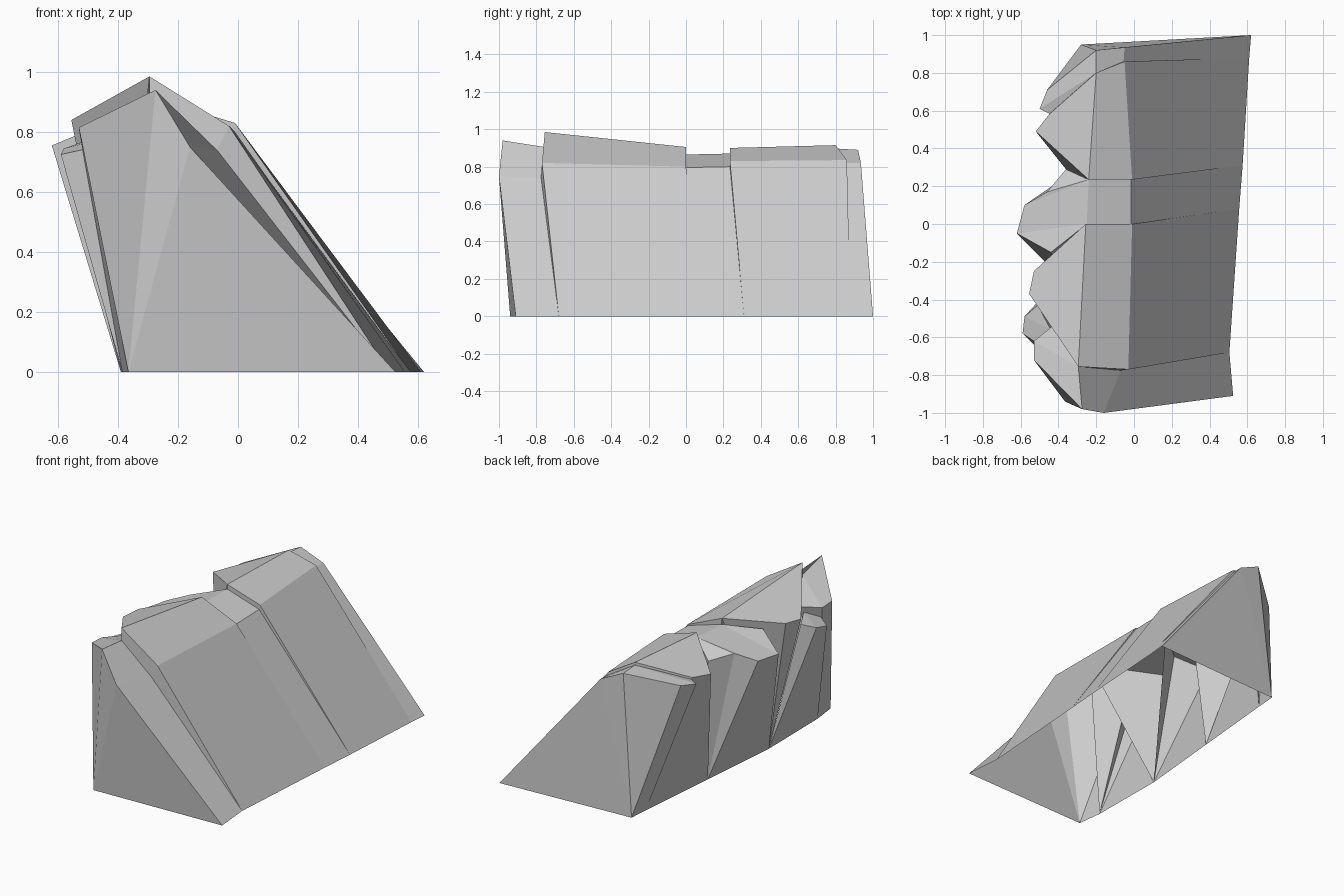
import bpy, bmesh

old = bpy.data.objects.get("Cube")
if old:
    bpy.data.objects.remove(old, do_unlink=True)

stone = bpy.data.materials.new("grey stone")
stone.use_nodes = True
GREY = (0.6, 0.6, 0.6, 1)
stone.diffuse_color = GREY
stone.node_tree.nodes["Principled BSDF"].inputs["Base Color"].default_value = GREY


def build(name, polygons):
    """Make a flat-shaded object, sharing equal corners and dropping collapsed faces."""
    bm = bmesh.new()
    verts = {}
    for poly in polygons:
        corners = list(dict.fromkeys(poly))
        if len(corners) < 3:
            continue
        for c in corners:
            if c not in verts:
                verts[c] = bm.verts.new(c)
        if not bm.faces.get([verts[c] for c in corners]):
            bm.faces.new([verts[c] for c in corners])
    mesh = bpy.data.meshes.new(name)
    bm.to_mesh(mesh)
    bm.free()
    mesh.materials.append(stone)
    obj = bpy.data.objects.new(name, mesh)
    bpy.context.collection.objects.link(obj)


def loft(name, stations):
    """Skin neighbouring cross-sections, each listed from cliff to slope."""
    polys = []
    for p, q in zip(stations, stations[1:]):
        for i in range(len(p) - 1):
            polys.append((p[i], p[i + 1], q[i + 1], q[i]))
    build(name, polys)


def block(name, heels, brows, ridge, shoulder, foot, split=1):
    """One rock segment: cliff brow, sloping cap and long slope; returns both end profiles."""
    path = [ridge[0], *brows, ridge[1]]
    stations = []
    for i, brow in enumerate(path):
        end = int(i > split)
        stations.append((heels[end], brow, ridge[end], shoulder[end], foot[end]))
    loft(name, stations)
    return stations[0][2:], stations[-1][2:]


# Ground points along the cliff and along the slope, front to back
heel = [(-.365, -.94, 0), (-.385, -.78, 0), (-.39, -.28, 0),
        (-.34, .265, 0), (-.29, .82, 0), (-.28, .95, 0)]
toe = [(.525, -.91, 0), (.505, -.68, 0), (.557, .08, 0),
       (.575, .31, 0), (.61, .88, 0), (.62, 1, 0)]

# Rock segments
ends = [
    block("front_rock", heel[0:2],
          [(-.53, -.72, .815), (-.53, -.62, .81), (-.43, -.54, .82)],
          [(-.275, -.98, .94), (-.295, -.755, .905)],
          [(-.16, -1, .75), (-.07, -.775, .74)], toe[0:2]),
    block("tall_rock", (heel[2], heel[2]),
          [(-.555, -.37, .84), (-.53, -.25, .85)],
          [(-.295, -.755, .985), (-.255, 0, .905)],
          [(-.03, -.77, .82), (-.01, 0, .80)], toe[1:3]),
    block("low_rock", heel[2:4],
          [(-.44, -.15, .83), (-.62, -.05, .755), (-.58, .10, .757),
           (-.46, .17, .80), (-.36, .29, .77)],
          [(-.25, 0, .865), (-.24, .235, .87)],
          [(-.015, 0, .795), (-.015, .235, .80)], toe[2:4], split=2),
    block("long_rock", heel[3:5],
          [(-.52, .49, .807), (-.45, .58, .80)],
          [(-.24, .235, .90), (-.20, .80, .915)],
          [(-.01, .235, .83), (-.05, .86, .835)], toe[3:5]),
    block("back_rock", heel[4:6],
          [(-.44, .58, .79), (-.50, .61, .785), (-.46, .71, .80)],
          [(-.20, .80, .897), (-.20, .92, .89)],
          [(-.055, .86, .82), (-.05, .935, .82)], toe[4:6], split=2),
]

# Narrow risers where neighbouring segments differ in height
for n, (near, far) in enumerate(zip(ends, ends[1:]), 1):
    loft(f"step_riser_{n}", [near[1], far[0]])

# Lower ledge on the cliff beside the front rock
crest = (-.44, -.56, .78)
ledge = [(-.50, -.64, .745), (-.59, -.58, .725), (-.58, -.49, .745), (-.51, -.43, .77)]
loft("cliff_ledge", [(heel[1 + (i > 1)], brow, crest) for i, brow in enumerate(ledge)])

# End faces; the underside stays open
ridge, shoulder, foot = ends[0][0]
build("front_face", [(heel[0], foot, shoulder), (heel[0], shoulder, ridge)])
ridge, shoulder, foot = ends[-1][1]
build("back_face", [(heel[-1], shoulder, foot), (heel[-1], ridge, shoulder)])
